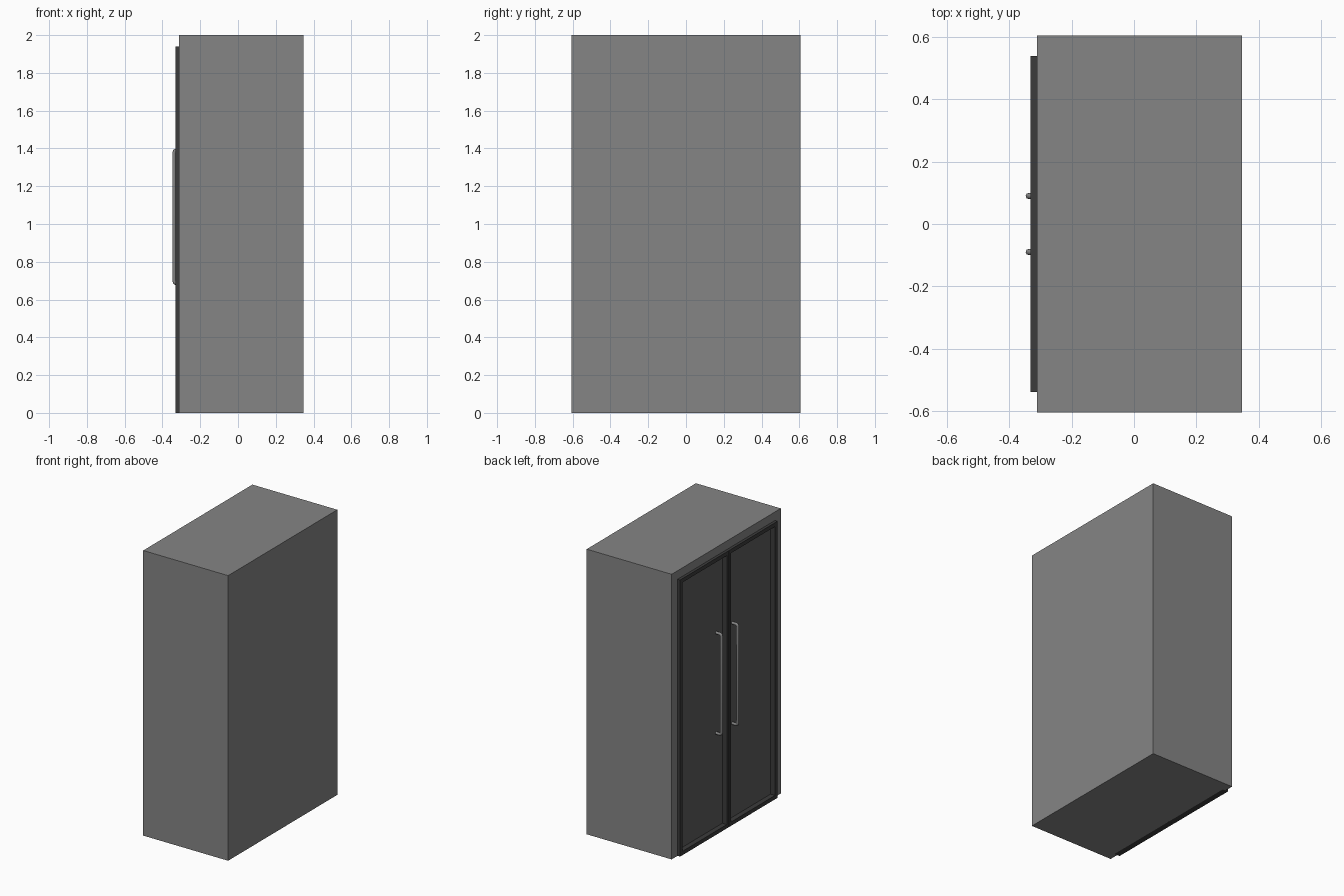
import bpy, bmesh
from mathutils import Vector

if "Cube" in bpy.data.objects:
    bpy.data.objects.remove(bpy.data.objects["Cube"])


def material(name, v):
    m = bpy.data.materials.new(name)
    m.diffuse_color = (v, v, v, 1)
    m.use_nodes = True
    m.node_tree.nodes["Principled BSDF"].inputs["Base Color"].default_value = m.diffuse_color
    return m


GREY = material("grey_steel", 0.235)
BLACK = material("black_frame", 0.045)
GLASS = material("dark_glass", 0.11)


def boxes(name, mat, spans):
    """One object from boxes given as (x0, x1, y0, y1, z0, z1)."""
    bm = bmesh.new()
    for x0, x1, y0, y1, z0, z1 in spans:
        vs = bmesh.ops.create_cube(bm, size=1)["verts"]
        for v in vs:
            v.co = Vector((x0 + (v.co.x + .5) * (x1 - x0),
                           y0 + (v.co.y + .5) * (y1 - y0),
                           z0 + (v.co.z + .5) * (z1 - z0)))
    me = bpy.data.meshes.new(name)
    bm.to_mesh(me)
    bm.free()
    me.materials.append(mat)
    ob = bpy.data.objects.new(name, me)
    bpy.context.collection.objects.link(ob)
    return ob


BACK, FRONT = 0.347, -0.312        # cabinet depth
FACE, GLASS_X = -0.332, -0.297     # door frame face, recessed glass
HALF, TOP = 0.54, 1.94             # door opening

# cabinet with a shallow pocket for the doors
cabinet = boxes("cabinet", GREY, [(FRONT, BACK, -0.605, 0.605, 0, 2)])
cutter = boxes("door_pocket_cutter", GREY, [(-0.5, -0.29, -HALF, HALF, -0.1, TOP)])
cutter.hide_render = True
mod = cabinet.modifiers.new("pocket", 'BOOLEAN')
mod.operation = 'DIFFERENCE'
mod.object = cutter
bpy.context.view_layer.objects.active = cabinet
bpy.ops.object.modifier_apply(modifier=mod.name)
bpy.data.objects.remove(cutter)

for side, s in (("left", 1), ("right", -1)):
    # door frame: two stiles and two rails
    def bar(a, b, z0, z1):
        lo, hi = sorted((a * s, b * s))
        return (FACE, -0.29, lo, hi, z0, z1)
    inner, outer, w = 0.022, HALF - 0.027, 0.027
    boxes(side + "_door_frame", BLACK, [
        bar(0.0005, inner, 0, TOP), bar(outer, HALF, 0, TOP),
        bar(inner, outer, 0, w), bar(inner, outer, TOP - w, TOP)])

    # recessed glass pane
    lo, hi = sorted((inner * s, outer * s))
    boxes(side + "_glass", GLASS, [(GLASS_X, -0.29, lo, hi, w, TOP - w)])

    # bar handle with rounded returns to the glass
    r, zb, zt, xo = 0.010, 0.686, 1.39, -0.338
    path = [(GLASS_X, zb), (xo + .012, zb), (xo + .003, zb + .004), (xo, zb + .014),
            (xo, zt - .014), (xo + .003, zt - .004), (xo + .012, zt), (GLASS_X, zt)]
    cu = bpy.data.curves.new(side + "_handle", 'CURVE')
    cu.dimensions = '3D'
    cu.bevel_depth = r
    cu.bevel_resolution = 2
    cu.use_fill_caps = True
    sp = cu.splines.new('POLY')
    sp.points.add(len(path) - 1)
    for p, (x, z) in zip(sp.points, path):
        p.co = (x, 0.09 * s, z, 1)
    sp.use_smooth = True
    cu.materials.append(GREY)
    bpy.context.collection.objects.link(bpy.data.objects.new(side + "_handle", cu))
